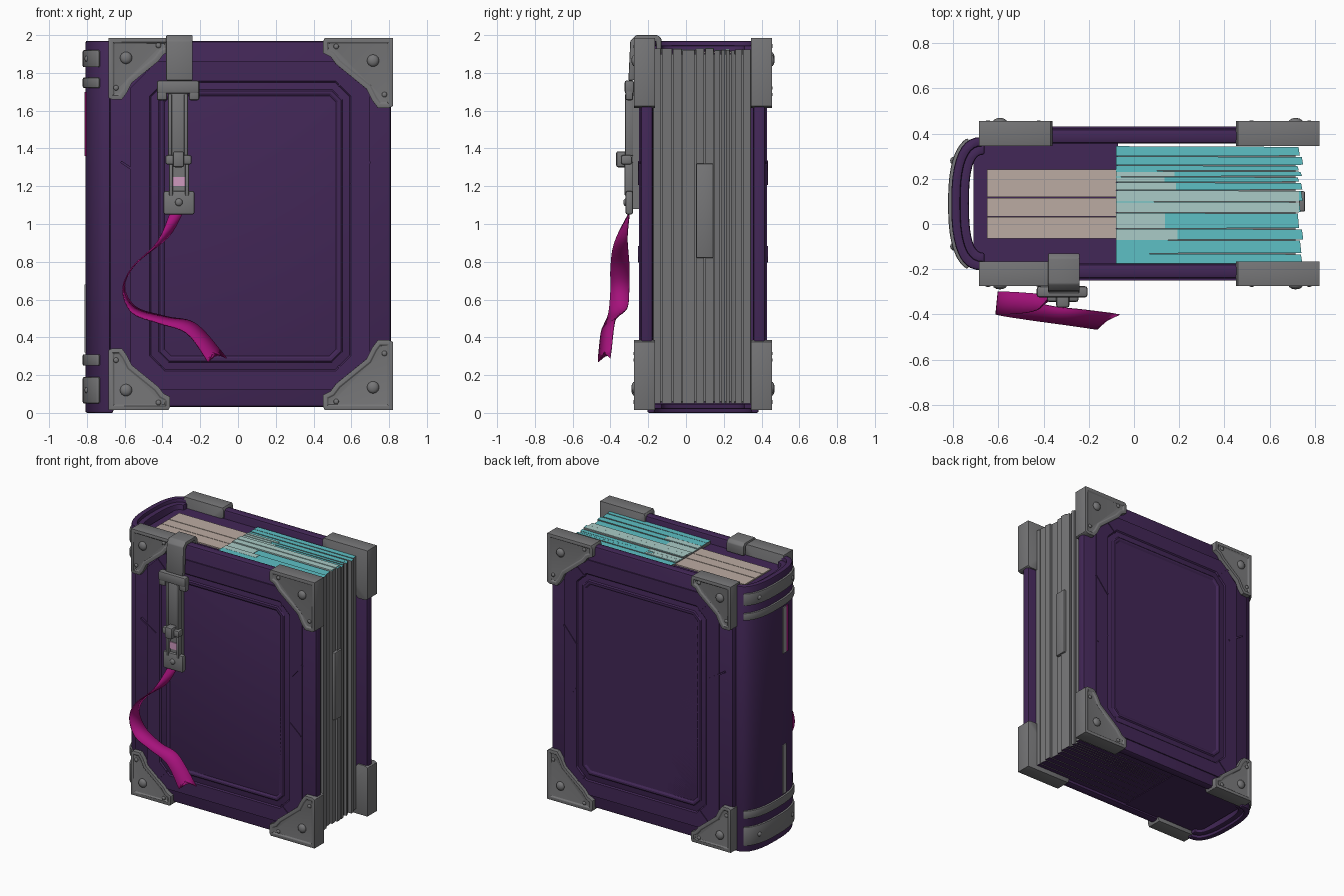
import bpy, bmesh, math, random
from mathutils import Vector

random.seed(4)
if "Cube" in bpy.data.objects:
    bpy.data.objects.remove(bpy.data.objects["Cube"])


def material(name, r, g, b):
    m = bpy.data.materials.new(name)
    m.diffuse_color = (r, g, b, 1)
    m.use_nodes = True
    m.node_tree.nodes["Principled BSDF"].inputs["Base Color"].default_value = (r, g, b, 1)
    return m


LEATHER = material("purple leather", .055, .02, .095)
METAL = material("grey metal", .18, .18, .185)
PAPER = material("grey page edge", .18, .18, .185)
CYAN = material("cyan page top", .11, .53, .56)
TAN = material("tan page top", .5, .41, .36)
PALE = material("pale teal page top", .4, .6, .57)
RIBBON = material("magenta ribbon", .38, .006, .2)
PINK = material("pink inlay", .62, .32, .52)
LIGHT = material("light grey inlay", .3, .3, .31)


def finish(bm, name, mats, bevel=0.0, rule=None, angle=35):
    """Bevel sharp edges, colour faces by rule and add the object."""
    bmesh.ops.recalc_face_normals(bm, faces=bm.faces)
    if bevel:
        edges = [e for e in bm.edges if len(e.link_faces) == 2 and e.calc_face_angle(0) > .6]
        bmesh.ops.bevel(bm, geom=edges, offset=bevel, segments=2, profile=.5,
                        affect='EDGES', clamp_overlap=True)
    if rule:
        bm.normal_update()
        for f in bm.faces:
            f.material_index = rule(f)
    mesh = bpy.data.meshes.new(name)
    bm.to_mesh(mesh)
    bm.free()
    for m in mats:
        mesh.materials.append(m)
    ob = bpy.data.objects.new(name, mesh)
    bpy.context.collection.objects.link(ob)
    bpy.ops.object.select_all(action='DESELECT')
    ob.select_set(True)
    bpy.context.view_layer.objects.active = ob
    bpy.ops.object.shade_smooth_by_angle(angle=math.radians(angle))
    return ob


def extrude(points, offset):
    """Solid from a flat outline; returns the mesh and its end cap."""
    bm = bmesh.new()
    a = [bm.verts.new(p) for p in points]
    b = [bm.verts.new(Vector(p) + Vector(offset)) for p in points]
    bm.faces.new(a)
    cap = bm.faces.new(b)
    for i in range(len(a)):
        j = (i + 1) % len(a)
        bm.faces.new((a[i], a[j], b[j], b[i]))
    bmesh.ops.recalc_face_normals(bm, faces=bm.faces)
    return bm, cap


def box(name, x, y, z, mat, bevel=0.0):
    pts = [(x[0], y[0], z[0]), (x[1], y[0], z[0]), (x[1], y[1], z[0]), (x[0], y[1], z[0])]
    bm, _ = extrude(pts, (0, 0, z[1] - z[0]))
    return finish(bm, name, [mat], bevel)


def dome(name, loc, radius, mat, flat=.6):
    bm = bmesh.new()
    bmesh.ops.create_uvsphere(bm, u_segments=12, v_segments=8, radius=radius)
    for v in bm.verts:
        v.co = Vector((v.co.x, v.co.y * flat, v.co.z)) + Vector(loc)
    finish(bm, name, [mat], angle=60)


def inset(bm, face, width, depth):
    bmesh.ops.inset_region(bm, faces=[face], thickness=width, depth=depth, use_even_offset=True)


def octagon(x, z, cut, y):
    (l, r), (b, t) = x, z
    return [(l + cut, y, b), (r - cut, y, b), (r, y, b + cut), (r, y, t - cut),
            (r - cut, y, t), (l + cut, y, t), (l, y, t - cut), (l, y, b + cut)]


def seam(name, a, b, y, width=.012):
    """Thin raised crease on a cover."""
    a, b = Vector((a[0], y, a[1])), Vector((b[0], y, b[1]))
    side = (b - a).normalized().cross(Vector((0, 1, 0))) * width / 2
    bm, _ = extrude([a - side, b - side, b + side, a + side], (0, .02 if y < 0 else -.02, 0))
    finish(bm, name, [LEATHER])


# Covers, each with a grooved panel, creases and four metal corners
CORNER = [(0, 0), (.36, 0), (.37, .02), (.37, .08), (.33, .1), (.3, .14), (.14, .27),
          (.11, .33), (.08, .37), (.02, .37), (0, .36)]
for side, flip in (("front", 1), ("back", -1)):
    def depth(y):
        return .09 + flip * (y - .09)

    box(side + "_cover", (-.68, .81), sorted((depth(-.242), depth(-.175))), (.03, 1.97), LEATHER, .018)
    bm, cap = extrude(octagon((-.57, .7), (.12, 1.86), .14, depth(-.23)), (0, depth(-.25) - depth(-.23), 0))
    for width, d in ((.012, 0), (.09, 0), (.012, -.012), (.03, 0), (.012, .012), (.014, 0), (.012, -.008)):
        inset(bm, cap, width, d)
    finish(bm, side + "_panel", [LEATHER], angle=15)

    for i, (a, b) in enumerate([((.53, .25), (.63, .16)), ((.53, 1.73), (.63, 1.82)),
                                ((-.41, .25), (-.5, .16)), ((-.41, 1.73), (-.5, 1.82)),
                                ((-.62, 1.33), (-.5, 1.25)), ((.7, 1.33), (.6, 1.21)),
                                ((.6, .88), (.69, .8))]):
        seam(f"{side}_crease_{i}", a, b, depth(-.255))

    for x0, sx, size in ((.82, -1, 1), (-.685, 1, .88)):
        for z0, sz in ((1.985, -1), (.015, 1)):
            name = f"{side}_corner_{'left' if sx < 0 else 'right'}_{'top' if sz < 0 else 'bottom'}"
            pts = [(x0 + sx * u * size, depth(-.165), z0 + sz * v * size) for u, v in CORNER]
            bm, cap = extrude(pts, (0, depth(-.275) - depth(-.165), 0))
            inset(bm, cap, .022, 0)
            inset(bm, cap, .008, -.008)
            finish(bm, name, [METAL], .009)
            for u, v, r in ((.105, .12, .032), (.3, .045, .014), (.045, .3, .014)):
                dome(name + "_rivet", (x0 + sx * u * size, depth(-.27), z0 + sz * v * size), r, METAL)


# Rounded spine with metal bands
def arc(rx, ry, limit, steps=20):
    out = []
    for i in range(steps + 1):
        t = math.radians(limit) * (2 * i / steps - 1)
        s = math.copysign(abs(math.sin(t)) ** .8, t)
        out.append((-.66 - rx * max(math.cos(t), 0) ** .7, .09 + ry * s))
    return out


def arch(name, z, rx, ry, thick, mat, limit=90, bevel=.01):
    loop = arc(rx, ry, limit) + arc(rx - thick, ry - thick, limit)[::-1]
    bm, _ = extrude([(x, y, z[0]) for x, y in loop], (0, 0, z[1] - z[0]))
    finish(bm, name, [mat], bevel)


arch("spine", (0, 1.97), .148, .295, .04, LEATHER)
arch("spine_lining", (.02, 1.945), .115, .262, .045, LEATHER)
for i, z in enumerate(((1.83, 1.92), (1.72, 1.775), (.25, .31), (.05, .19))):
    arch(f"spine_band_{i}", z, .162, .305, .03, METAL, 70, .007)
for z in (1.875, .12):
    for y in (-.1, .28):
        dome("band_rivet", (-.795, y, z), .018, METAL, 1)
for i, z in enumerate(((1.36, 1.7), (.32, .68))):
    box(f"spine_inlay_{i}", (-.812, -.804), (-.02, .02), z, LIGHT)
box("spine_ribbon_inlay", (-.81, -.802), (-.045, -.02), (1.36, 1.7), RIBBON)

# Page block: bound core and loose page layers
box("page_core", (-.71, -.07), (-.178, .362), (.045, 1.905), LEATHER)
for i, y in enumerate(((-.065, .03), (.034, .115), (.12, .24))):
    box(f"bound_pages_{i}", (-.65, -.08), y, (1.9, 1.914), TAN)
splits = [-.175, -.13, -.07, -.02, .05, .1, .15, .185, .21, .235, .26, .3, .345]
for i, (y0, y1) in enumerate(zip(splits, splits[1:])):
    end = .75 - random.uniform(0, .025)
    top = 1.93 - random.uniform(0, .012)
    pts = [(-.08, y0, .05), (end, y0 + .002, .05), (end - .006, y1 - .004, .05), (-.08, y1 - .001, .05)]
    bm, _ = extrude(pts, (0, 0, top - .05))
    finish(bm, f"page_layer_{i}", [PAPER, CYAN, LEATHER],
           rule=lambda f: 1 if f.normal.z > .5 else 2 if f.normal.z < -.5 else 0)
    if -.07 <= y0 < .22:
        reach = .73 if .04 < y0 < .12 else random.uniform(.12, .2)
        box(f"pale_page_{i}", (-.08, reach), (y0, y1 - .004), (top - .004, top + .003), PALE)
box("page_filler", (-.08, .715), (-.17, .34), (.06, 1.9), PAPER)
box("page_tab", (.73, .756), (.055, .145), (.82, 1.32), PAPER, .006)

# Clasp strap hooked over the top of the front cover
hook = [(-.13, 1.91), (-.13, 1.98), (-.15, 2), (-.265, 2), (-.295, 1.97), (-.305, 1.76),
        (-.275, 1.76), (-.265, 1.95), (-.25, 1.972), (-.16, 1.972), (-.155, 1.91)]
bm, _ = extrude([(-.38, y, z) for y, z in hook], (.14, 0, 0))
finish(bm, "strap_hook", [METAL], .006)
box("strap_buckle", (-.43, -.205), (-.325, -.275), (1.69, 1.76), METAL, .012)
for x in ((-.43, -.375), (-.26, -.205)):
    box("buckle_foot", x, (-.32, -.28), (1.655, 1.72), METAL, .01)
box("strap", (-.37, -.265), (-.312, -.285), (1.36, 1.7), METAL, .006)
for x in ((-.37, -.35), (-.285, -.265)):
    box("strap_edge", x, (-.322, -.28), (1.36, 1.69), METAL, .006)
box("strap_hinge", (-.385, -.245), (-.345, -.285), (1.315, 1.365), METAL, .012)
box("hinge_knob", (-.345, -.285), (-.37, -.3), (1.3, 1.385), METAL, .012)
for x in ((-.365, -.345), (-.28, -.26)):
    box("clasp_rail", x, (-.325, -.28), (1.15, 1.33), METAL, .006)
box("clasp_back", (-.35, -.275), (-.3, -.285), (1.15, 1.33), METAL)
box("clasp_inlay", (-.345, -.28), (-.307, -.299), (1.2, 1.25), PINK)
box("clasp_plate", (-.395, -.23), (-.32, -.28), (1.05, 1.175), METAL, .012)
dome("clasp_rivet", (-.313, -.32, 1.115), .02, METAL)
box("clasp_mount", (-.35, -.275), (-.285, -.24), (1.08, 1.7), METAL)

# Twisting bookmark ribbon: front and rear edge at each station
STATIONS = [((-.36, -.3, 1.06), (-.29, -.3, 1.06)), ((-.43, -.38, .9), (-.37, -.31, .93)),
            ((-.56, -.4, .77), (-.54, -.3, .79)), ((-.61, -.4, .65), (-.6, -.3, .67)),
            ((-.56, -.41, .53), (-.54, -.31, .56)), ((-.42, -.43, .475), (-.38, -.36, .51)),
            ((-.27, -.45, .42), (-.22, -.38, .47)), ((-.16, -.466, .27), (-.06, -.4, .29))]


def spline(p, i, t):
    a, b, c, d = (Vector(p[min(max(i + k, 0), len(p) - 1)]) for k in (-1, 0, 1, 2))
    return .5 * (2 * b + (c - a) * t + (2 * a - 5 * b + 4 * c - d) * t ** 2 + (3 * b - a - 3 * c + d) * t ** 3)


bm = bmesh.new()
rows = []
for i in range(len(STATIONS) - 1):
    for k in range(6 + (i == len(STATIONS) - 2)):
        l, r = (spline([s[e] for s in STATIONS], i, k / 6) for e in (0, 1))
        rows.append([l, (l + r) / 2, r])
rows[-1][1] += Vector((-.02, 0, .04))
rows = [[bm.verts.new(p) for p in row] for row in rows]
for a, b in zip(rows, rows[1:]):
    for j in (0, 1):
        bm.faces.new((a[j], a[j + 1], b[j + 1], b[j]))
ribbon = finish(bm, "bookmark_ribbon", [RIBBON], angle=60)
solid = ribbon.modifiers.new("thickness", 'SOLIDIFY')
solid.thickness = .006
solid.offset = 0
